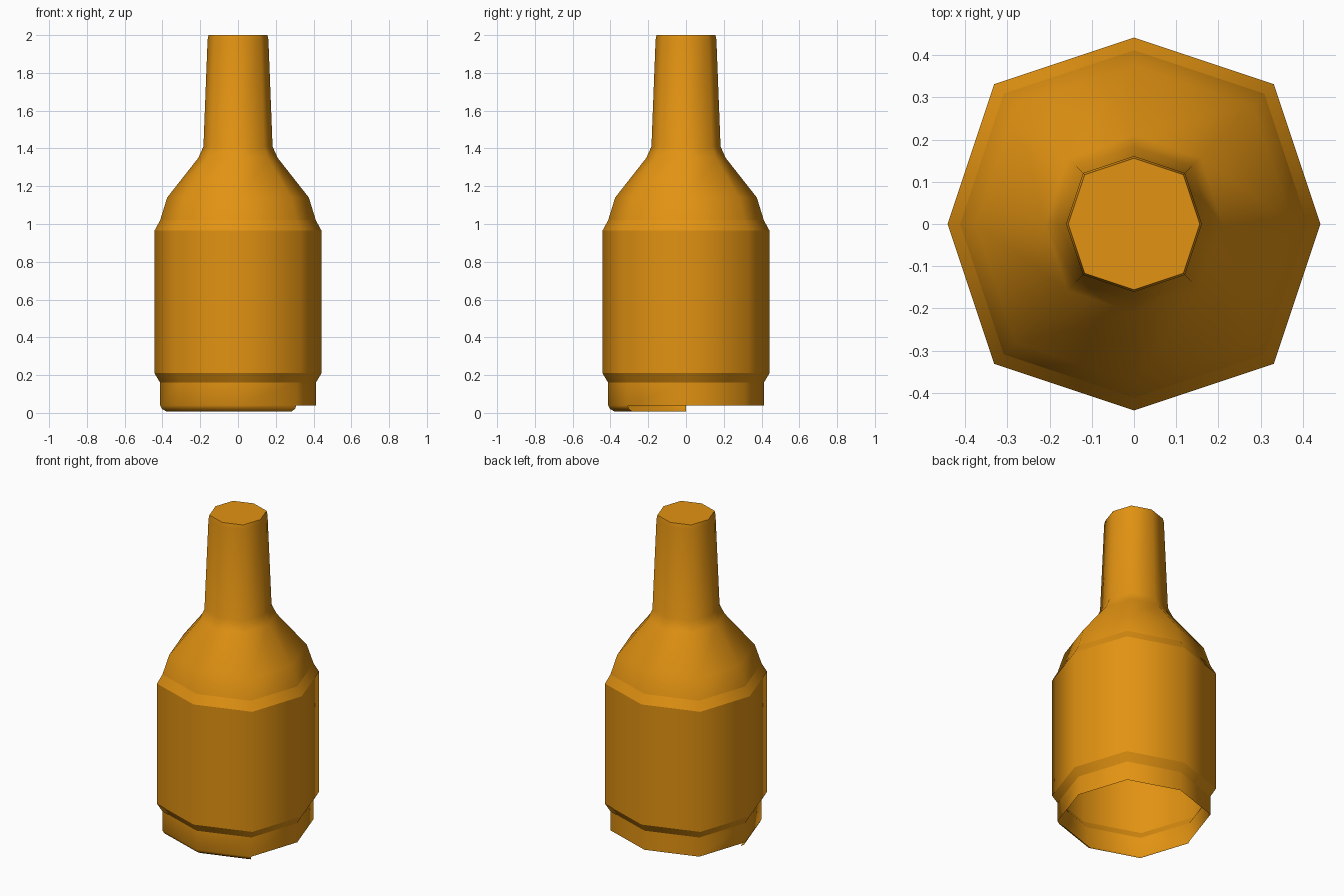
import bpy, bmesh

if "Cube" in bpy.data.objects:
    bpy.data.objects.remove(bpy.data.objects["Cube"])

# Uneven eight-sided cross-section (diagonal corners at 0.75 of the radius)
CORNERS = [(1, 0), (.75, .75), (0, 1), (-.75, .75),
           (-1, 0), (-.75, -.75), (0, -1), (.75, -.75)]

# Profile from open base to neck: radius, height, hard crease
PROFILE = [(.412, .04, False), (.412, .16, True), (.442, .21, True),
           (.442, .965, True), (.412, 1.02, True), (.375, 1.14, False),
           (.21, 1.35, False), (.183, 1.41, False), (.161, 1.975, False),
           (.156, 2.0, True)]

bm = bmesh.new()


def ring(r, z, ids=range(8)):
    return [bm.verts.new((CORNERS[i][0] * r, CORNERS[i][1] * r, z)) for i in ids]


def bridge(a, b, closed=True):
    n = len(a)
    for i in range(n if closed else n - 1):
        j = (i + 1) % n
        bm.faces.new((a[i], a[j], b[j], b[i]))


# Bottle wall and closed mouth
rings = [ring(r, z) for r, z, _ in PROFILE]
for a, b in zip(rings, rings[1:]):
    bridge(a, b)
bm.faces.new(rings[-1])

# Remaining bottom lip on the front left only
ids = range(4, 8)
lip_mid = ring(.403, .022, ids)
lip_low = ring(.38, .008, ids)
bridge(lip_mid, rings[0][4:], False)
bridge(lip_low, lip_mid, False)

# Smooth around the sides, creased at the steps
for f in bm.faces:
    f.smooth = True
for vs, (_, _, hard) in zip(rings, PROFILE):
    for i in range(8):
        bm.edges.get((vs[i], vs[(i + 1) % 8])).smooth = not hard

mesh = bpy.data.meshes.new("bottle")
bm.to_mesh(mesh)
bm.free()
bottle = bpy.data.objects.new("bottle", mesh)
bpy.context.collection.objects.link(bottle)

# Amber colour
mat = bpy.data.materials.new("amber")
mat.diffuse_color = (.76, .29, .006, 1)
mat.use_nodes = True
mat.node_tree.nodes["Principled BSDF"].inputs["Base Color"].default_value = mat.diffuse_color
mesh.materials.append(mat)
